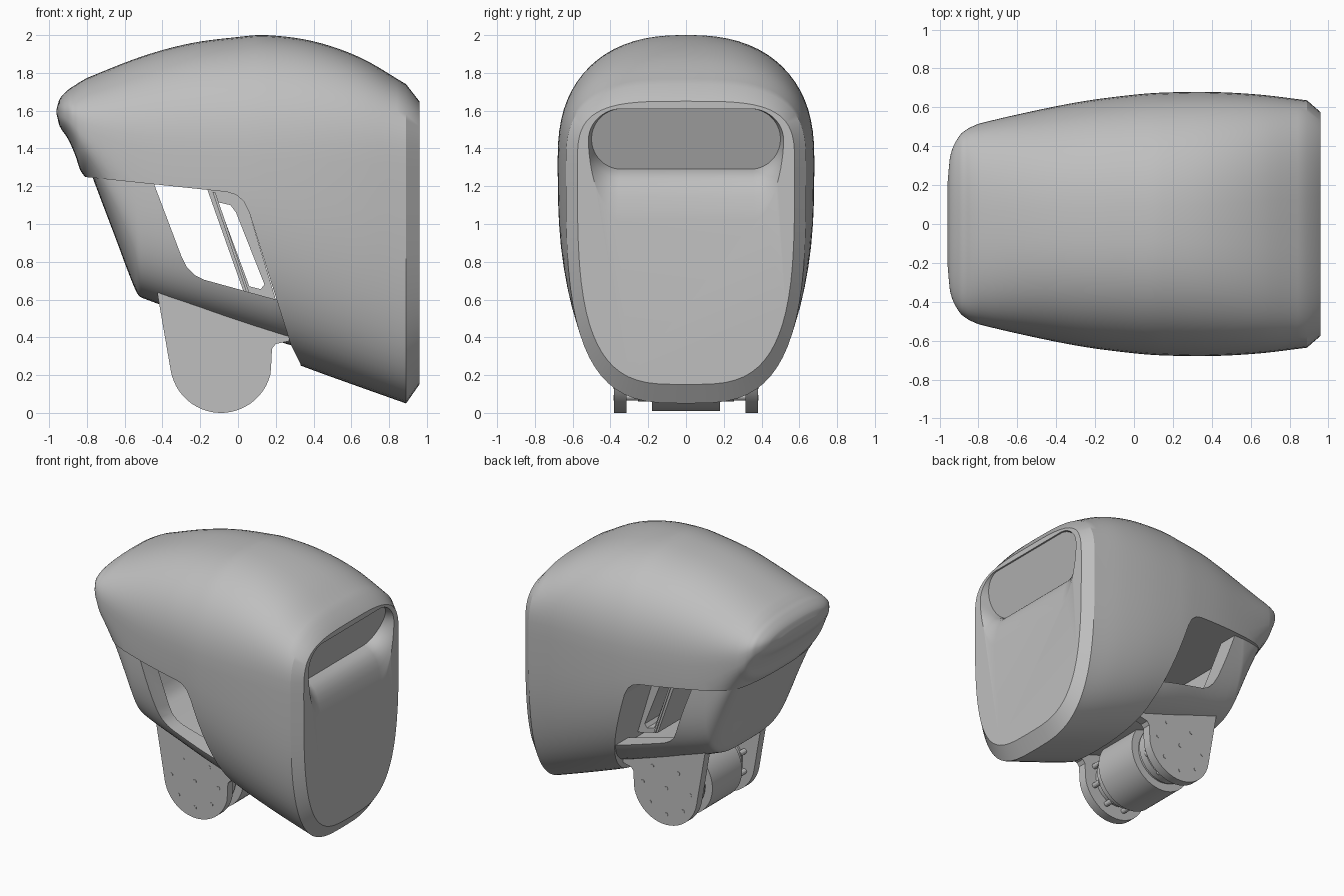
import bpy, bmesh, math
from mathutils import Vector

cube = bpy.data.objects.get("Cube")
if cube:
    bpy.data.objects.remove(cube)

grey = bpy.data.materials.new("shell grey")
grey.use_nodes = True
grey.diffuse_color = (0.52, 0.52, 0.52, 1)
grey.node_tree.nodes["Principled BSDF"].inputs["Base Color"].default_value = grey.diffuse_color


def make(name, bm):
    bmesh.ops.recalc_face_normals(bm, faces=bm.faces)
    mesh = bpy.data.meshes.new(name)
    bm.to_mesh(mesh)
    bm.free()
    mesh.materials.append(grey)
    ob = bpy.data.objects.new(name, mesh)
    bpy.context.collection.objects.link(ob)
    return ob


def skin(name, rings):
    """Join closed rings of points with quads and cap both ends."""
    bm = bmesh.new()
    loops = [[bm.verts.new(p) for p in ring] for ring in rings]
    n = len(loops[0])
    for a, b in zip(loops, loops[1:]):
        for i in range(n):
            j = (i + 1) % n
            bm.faces.new((a[i], a[j], b[j], b[i]))
    bm.faces.new(loops[0])
    bm.faces.new(loops[-1])
    return make(name, bm)


def prism(name, outline, y0, y1):
    """Extrude a side outline of (x, z) points along y."""
    return skin(name, [[(x, y, z) for x, z in outline] for y in (y0, y1)])


def cylinder(name, x, z, r, y0, y1, n=48):
    ring = [(x + r * math.cos(math.tau * i / n), z + r * math.sin(math.tau * i / n)) for i in range(n)]
    return prism(name, ring, y0, y1)


def combine(ob, cutter, operation="DIFFERENCE", keep=False):
    mod = ob.modifiers.new("cut", "BOOLEAN")
    mod.operation, mod.object, mod.solver = operation, cutter, "EXACT"
    bpy.context.view_layer.objects.active = ob
    bpy.ops.object.modifier_apply(modifier=mod.name)
    if not keep:
        bpy.data.objects.remove(cutter)


def smooth_rows(rows, steps=5):
    """Refine a table of stations with Hermite curves."""
    rows = [Vector(r) for r in rows]
    out = []
    for i in range(len(rows) - 1):
        a, b = rows[i], rows[i + 1]
        p, q = rows[max(i - 1, 0)], rows[min(i + 2, len(rows) - 1)]
        h = b[0] - a[0]
        ma, mb = (b - p) * (h / (b[0] - p[0])), (q - a) * (h / (q[0] - a[0]))
        for k in range(steps):
            t = k / steps
            out.append(a * (2 * t**3 - 3 * t * t + 1) + ma * (t**3 - 2 * t * t + t)
                       + b * (3 * t * t - 2 * t**3) + mb * (t**3 - t * t))
    return out + [rows[-1]]


def section(row, upper, lower, n=72):
    """Egg section at x from top, bottom, half width and widest height."""
    x, top, bottom, width, mid = row
    ring = []
    for i in range(n):
        a = math.tau * i / n
        c, s = math.cos(a), math.sin(a)
        e = 2 / (upper if s > 0 else lower)
        height = top - mid if s > 0 else mid - bottom
        ring.append((x, width * math.copysign(abs(c)**e, c),
                     mid + height * math.copysign(abs(s)**e, s)))
    return ring


# Helmet: x, top, bottom, half width, widest height; squarer towards the face
helmet_rows = [
    (-.96, 1.61, 1.58, .2, 1.595), (-.945, 1.66, 1.52, .35, 1.59), (-.9, 1.71, 1.45, .45, 1.57),
    (-.862, 1.735, 1.365, .485, 1.54), (-.835, 1.753, 1.285, .5, 1.52), (-.79, 1.777, 1.22, .518, 1.49),
    (-.5, 1.89, .6, .585, 1.4), (-.25, 1.957, .47, .633, 1.37), (0, 1.99, .38, .665, 1.35),
    (.15, 2, .32, .676, 1.34), (.4, 1.967, .225, .679, 1.33), (.65, 1.88, .135, .665, 1.32),
    (.89, 1.74, .05, .636, 1.3)]
rings = []
for row in smooth_rows(helmet_rows):
    blend = max(0, min(1, row[0] / .89))
    rings.append(section(row, 2.4 + .7 * blend**2, 2.7 + .5 * blend))
rings.append(section((.96, 1.65, .15, .575, 1.3), 3.6, 3.4))
helmet = skin("helmet_shell", rings)

# Side opening under the helmet rim
opening = prism("opening_cutter", [
    (-1.2, 1.29), (-.06, 1.17), (-.01, 1.155), (.03, 1.12), (.06, 1.06), (.28, .36),
    (.33, .26), (.34, -.2), (-1.2, -.2)], -1, 1)
combine(helmet, opening, keep=True)

# Visor pocket: slanted pill with a rounded sill rolling onto the face
pill = []
for i in range(64):
    a = math.tau * (i + .5) / 64
    pill.append((math.copysign(.34, math.cos(a)) + .16 * math.cos(a), 1.45 + .16 * math.sin(a)))
visor = []
for t, drop in ((0, 1), (.25, 1.12), (.44, 1.32), (.58, 1.6), (.67, 1.92), (.74, 2.35), (.8, 2.9), (1, 3.2)):
    ring = []
    for y, z in pill:
        back = .82 + (z - 1.29) * .4
        ring.append((back + (1 - back) * t, y * (1 + .05 * t), z if z > 1.45 else 1.45 - (1.45 - z) * drop))
    visor.append(ring)
combine(helmet, skin("visor_cutter", visor))

# Jaw guard closing the lower back
jaw_rows = [(-.785, 1.5, 1.29, .47, 1.42), (-.76, 1.5, 1.22, .49, 1.41), (-.65, 1.5, .93, .52, 1.4),
            (-.545, 1.5, .655, .545, 1.39), (-.51, 1.5, .61, .55, 1.38), (-.2, 1.5, .51, .6, 1.36),
            (.1, 1.5, .415, .64, 1.34), (.4, 1.5, .32, .65, 1.33)]
jaw = skin("jaw_guard", [section(r, 2.4, 3.6) for r in smooth_rows(jaw_rows, 4)])
combine(jaw, opening, "INTERSECT")
combine(jaw, prism("window_cutter", [
    (-.47, 1.3), (-.44, 1.2), (-.3, .83), (-.27, .77), (-.23, .73), (-.18, .705),
    (.4, .545), (.4, 1.3)], -1, 1))
combine(jaw, prism("cavity_cutter", [
    (-.68, 1.35), (-.5, .84), (-.47, .78), (-.42, .735), (.4, .5), (.4, 1.35)], -.41, .41))

# Inner bracket with a long slot through it
bracket = prism("inner_bracket", [(-.165, 1.19), (.03, 1.16), (.06, 1.06), (.2, .6), (.03, .64)], -.3, .3)
combine(bracket, prism("slot_cutter", [
    (-.105, 1.115), (-.04, 1.1), (-.01, 1.06), (.14, .68), (.12, .655), (.06, .67)], -1, 1))
strip = [(-.135, 1.17), (-.12, 1.168), (.06, .635), (.045, .637)]

# Neck side plates, mirrored left and right
cx, cz, radius = -.09, .27, .27
arc = [(cx + radius * math.cos(a), cz + radius * math.sin(a))
       for a in (math.radians(190 + 155 * i / 24) for i in range(25))]
plate = [(-.435, .68)] + arc + [(.175, .24), (.18, .34), (.2, .365), (.27, .38), (.27, .49)]
bolt_spots = [(-.3, .28), (.1, .28), (-.1, .08), (-.24, .14), (.04, .14), (-.1, .28), (-.2, .42), (.02, .42)]
for side, s in (("left", 1), ("right", -1)):
    prism(side + "_neck_plate", plate, s * .315, s * .38)
    prism(side + "_bracket_strip", strip, s * .3, s * .308)
    cylinder(side + "_motor_flange", cx, cz, .21, s * .2, s * .255)
    cylinder(side + "_motor_hub", cx, cz, .17, s * .25, s * .32)
    for k, (x, z) in enumerate(bolt_spots):
        cylinder(f"{side}_plate_bolt_{k}", x, z, .014, s * .375, s * .383, 16)
    for k in range(8):
        a = math.tau * (k + .5) / 8
        cylinder(f"{side}_flange_bolt_{k}", cx + .2 * math.cos(a), cz + .2 * math.sin(a), .02,
                 s * .25, s * .32, 12)

# Neck motor between the plates
cylinder("neck_motor", cx, cz, .26, -.18, .18, 64)
cylinder("neck_motor_core", cx, cz, .2, -.21, .21, 64)

# Smooth shading with sharp edges kept
bpy.ops.object.select_all(action="DESELECT")
for ob in bpy.context.collection.objects:
    if ob.type == "MESH":
        ob.select_set(True)
        bpy.context.view_layer.objects.active = ob
bpy.ops.object.shade_smooth_by_angle(angle=math.radians(28))
